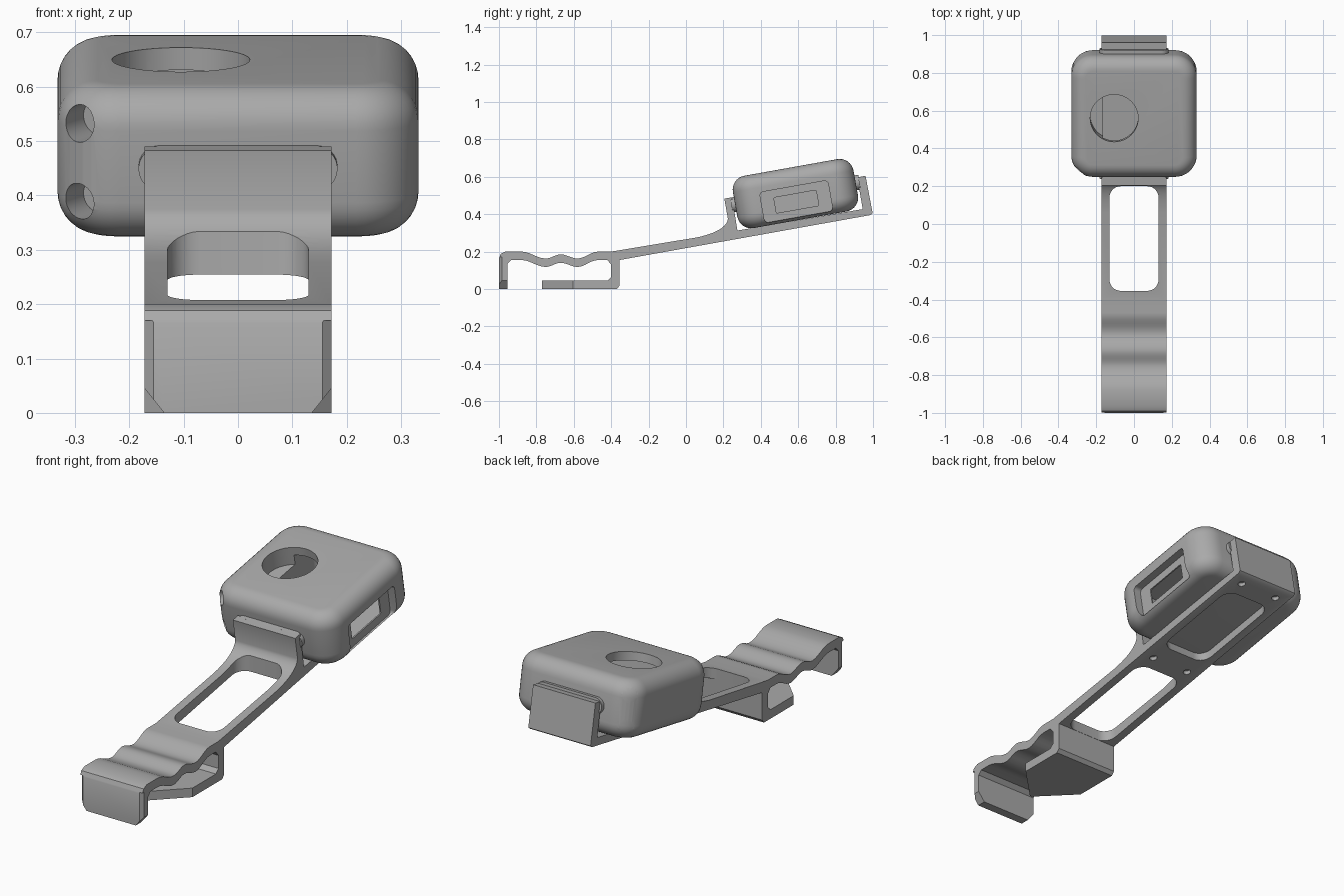
import bpy, bmesh, math
from mathutils import Matrix, Vector

cube = bpy.data.objects.get("Cube")
if cube:
    bpy.data.objects.remove(cube, do_unlink=True)

grey = bpy.data.materials.new("plain grey")
grey.use_nodes = True
grey.diffuse_color = (0.4, 0.4, 0.4, 1)
grey.node_tree.nodes["Principled BSDF"].inputs["Base Color"].default_value = (0.4, 0.4, 0.4, 1)

W = 0.172                       # half width of clip and arm
TILT = math.atan(0.1785)        # slope of the arm
CASE = Matrix.Translation((0, 0.585, 0.51)) @ Matrix.Rotation(TILT, 4, 'X')


def finish(bm, name, matrix=Matrix()):
    bm.transform(matrix)
    bmesh.ops.recalc_face_normals(bm, faces=bm.faces)
    mesh = bpy.data.meshes.new(name)
    bm.to_mesh(mesh)
    bm.free()
    mesh.materials.append(grey)
    obj = bpy.data.objects.new(name, mesh)
    bpy.context.collection.objects.link(obj)
    return obj


def prism(name, points, depth, axis='X', matrix=Matrix()):
    """Extrude a flat outline symmetrically along an axis."""
    bm = bmesh.new()
    place = {'X': lambda p: (-depth, p[0], p[1]),
             'Y': lambda p: (p[0], -depth, p[1]),
             'Z': lambda p: (p[0], p[1], -depth)}[axis]
    face = bm.faces.new([bm.verts.new(place(p)) for p in points])
    new = bmesh.ops.extrude_face_region(bm, geom=[face])["geom"]
    shift = Vector([2 * depth if a == axis else 0 for a in "XYZ"])
    bmesh.ops.translate(bm, vec=shift, verts=[v for v in new if isinstance(v, bmesh.types.BMVert)])
    return finish(bm, name, matrix)


def rounded(hx, hy, r, steps=8):
    """Outline of a rounded rectangle."""
    pts = []
    for q, (sx, sy) in enumerate([(1, 1), (-1, 1), (-1, -1), (1, -1)]):
        for i in range(steps + 1):
            a = math.pi / 2 * (q + i / steps)
            pts.append((sx * (hx - r) + r * math.cos(a), sy * (hy - r) + r * math.sin(a)))
    return pts


def cylinder(name, radius, depth, matrix):
    bm = bmesh.new()
    bmesh.ops.create_cone(bm, cap_ends=True, segments=48, radius1=radius, radius2=radius, depth=depth)
    return finish(bm, name, matrix)


def cut(obj, *cutters):
    for c in cutters:
        c.hide_render = True
        mod = obj.modifiers.new("cut", 'BOOLEAN')
        mod.operation, mod.solver, mod.object = 'DIFFERENCE', 'EXACT', c
        bpy.context.view_layer.objects.active = obj
        bpy.ops.object.modifier_apply(modifier=mod.name)
        bpy.data.objects.remove(c, do_unlink=True)


def smooth(obj, angle=30):
    bpy.ops.object.select_all(action='DESELECT')
    obj.select_set(True)
    bpy.context.view_layer.objects.active = obj
    bpy.ops.object.shade_smooth_by_angle(angle=math.radians(angle))


def wave(keys, steps=6):
    """Ease between crests and troughs."""
    pts = []
    for (y0, z0), (y1, z1) in zip(keys, keys[1:]):
        for i in range(steps):
            t = i / steps
            pts.append((y0 + (y1 - y0) * t, z0 + (z1 - z0) * (1 - math.cos(math.pi * t)) / 2))
    return pts + [keys[-1]]


def arm_bottom(y):
    return 0.155 + 0.1785 * (y + 0.355)


# Clip and arm: one side profile
crests = [(-0.88, 0.2), (-0.75, 0.163), (-0.67, 0.185), (-0.58, 0.163), (-0.47, 0.2)]
top = [(-1, 0), (-1, 0.165), (-0.99, 0.188), (-0.965, 0.2)] + wave(crests) + [(-0.4, 0.2)]
fillet = []
p0, p1, p2 = Vector((0.06, arm_bottom(0.06) + 0.047)), Vector((0.215, 0.31)), Vector((0.224, 0.375))
for i in range(11):
    t = i / 10
    fillet.append(tuple(p0 * (1 - t) ** 2 + p1 * 2 * t * (1 - t) + p2 * t * t))
tabs = [(0.205, 0.483), (0.246, 0.49), (0.275, arm_bottom(0.275) + 0.045),
        (0.945, arm_bottom(0.945) + 0.04), (0.915, 0.597), (0.96, 0.605), (0.998, 0.405), (0.985, 0.395)]
below = [(-0.355, 0.155), (-0.355, 0.018), (-0.37, 0), (-0.77, 0), (-0.77, 0.045), (-0.42, 0.045),
         (-0.4, 0.065), (-0.4, 0.13), (-0.42, 0.155)]
under = [(y, z - 0.045) for y, z in reversed(wave(crests))] + [(-0.935, 0.155), (-0.955, 0.135), (-0.955, 0)]
arm = prism("clip_and_arm", top + fillet + tabs + below + under, W)

# Windows through the arm
tilted = Matrix.Translation((0, 0.61, arm_bottom(0.61))) @ Matrix.Rotation(TILT, 4, 'X')
cut(arm,
    prism("front_window", rounded(0.13, 0.277, 0.06), 0.25, 'Z', Matrix.Translation((0, -0.077, 0.3))),
    prism("rear_window", rounded(0.13, 0.25, 0.06), 0.1, 'Z', tilted))

# Small blind holes under the arm
for x in (-0.105, 0.105):
    for y in (0.27, 0.93):
        m = Matrix.Translation((x, y, arm_bottom(y))) @ Matrix.Rotation(TILT, 4, 'X')
        cut(arm, cylinder("peg_hole", 0.018, 0.04, m))

# Pointed lower plate, trimmed lip edges
for s in (-1, 1):
    cut(arm,
        prism("plate_trim", [(s * 0.004, -0.772), (s * 0.18, -0.596), (s * 0.18, -0.8), (s * 0.004, -0.8)],
              0.055, 'Z', Matrix.Translation((0, 0, 0.02))),
        prism("lip_trim", [(s * 0.135, -0.001), (s * 0.18, -0.001), (s * 0.18, 0.055)],
              0.06, 'Y', Matrix.Translation((0, -1, 0))),
        prism("edge_trim", [(s * 0.155, -1.01), (s * 0.155, -1.0), (s * W, -0.985), (s * 0.18, -0.985),
                            (s * 0.18, -1.01)], 0.09, 'Z', Matrix.Translation((0, 0, 0.08))))
smooth(arm)

# Case: rounded box, upright corners first, then top and bottom rims
bm = bmesh.new()
bmesh.ops.create_cube(bm, size=1, matrix=Matrix.Diagonal((0.664, 0.655, 0.284, 1)))
upright = [e for e in bm.edges if abs(e.verts[0].co.z - e.verts[1].co.z) > 0.1]
bmesh.ops.bevel(bm, geom=upright, offset=0.115, segments=10, profile=0.5, affect='EDGES')
rims = [e for e in bm.edges if abs(e.verts[0].co.z - e.verts[1].co.z) < 0.001]
bmesh.ops.bevel(bm, geom=rims, offset=0.075, segments=8, profile=0.5, affect='EDGES')
case = finish(bm, "case", CASE)


def in_case(x, y, z):
    return CASE @ Matrix.Translation((x, y, z))


# Cavity, round top opening, side pocket with slot
cut(case,
    prism("cavity", rounded(0.225, 0.26, 0.02), 0.1, 'Z', in_case(0.06, 0, 0)),
    cylinder("top_opening", 0.127, 0.16, in_case(-0.105, 0, 0.13)),
    prism("side_pocket", rounded(0.185, 0.083, 0.02), 0.04, 'X', in_case(0.332, -0.003, -0.043)),
    prism("side_slot", rounded(0.115, 0.042, 0.006), 0.1, 'X', in_case(0.3, -0.003, -0.043)))

# Paired holes at the two right-hand corners
for s in (-1, 1):
    for z in (-0.07, 0.075):
        turn = Matrix.Rotation(s * math.radians(28), 4, 'Z') @ Matrix.Rotation(math.pi / 2, 4, 'X')
        cut(case, cylinder("corner_hole", 0.034, 0.14, in_case(-0.287, s * 0.285, z) @ turn))
smooth(case, 35)

# Tongues that hold the case between the two tabs
for name, y, z in (("front_tongue", -0.33, 0.0), ("rear_tongue", 0.33, 0.0)):
    smooth(prism(name, rounded(0.183, 0.04, 0.039), 0.018, 'Y', in_case(0, y, z)))
